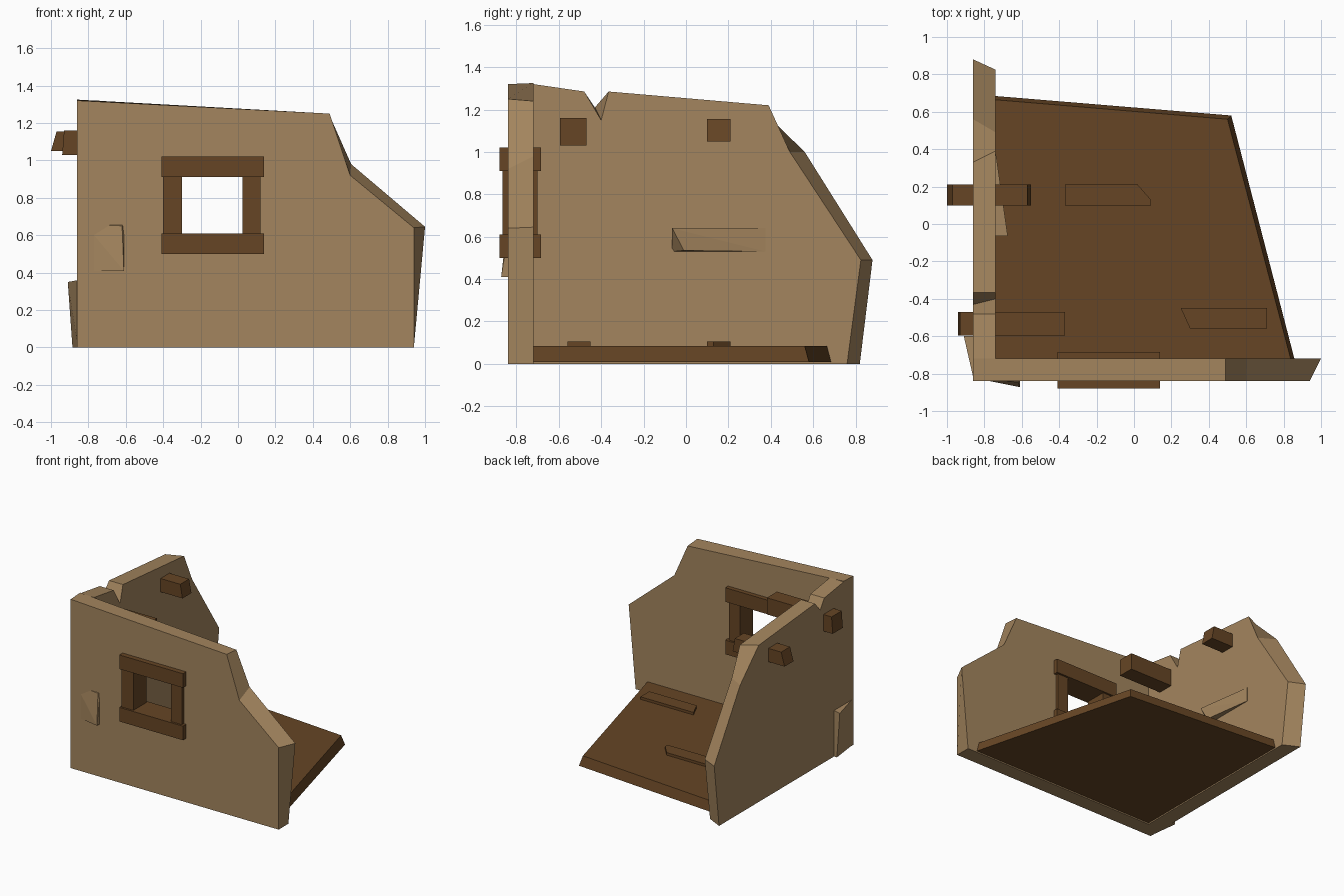
import bpy
import bmesh

default = bpy.data.objects.get("Cube")
if default:
    bpy.data.objects.remove(default, do_unlink=True)


def material(name, color):
    m = bpy.data.materials.new(name)
    m.use_nodes = True
    m.diffuse_color = color
    bsdf = next(n for n in m.node_tree.nodes if n.type == "BSDF_PRINCIPLED")
    bsdf.inputs["Base Color"].default_value = color
    bsdf.inputs["Roughness"].default_value = 0.9
    return m


TAN = material("tan plaster", (0.37, 0.235, 0.112, 1))
BROWN = material("brown wood", (0.133, 0.06, 0.018, 1))


def finish(name, bm, mat):
    bmesh.ops.recalc_face_normals(bm, faces=bm.faces[:])
    mesh = bpy.data.meshes.new(name)
    bm.to_mesh(mesh)
    bm.free()
    mesh.materials.append(mat)
    ob = bpy.data.objects.new(name, mesh)
    bpy.context.scene.collection.objects.link(ob)
    return ob


def loft(name, ring_a, ring_b, mat):
    """Solid between two matching outlines."""
    bm = bmesh.new()
    a = [bm.verts.new(p) for p in ring_a]
    b = [bm.verts.new(p) for p in ring_b]
    caps = [bm.faces.new(a), bm.faces.new(b[::-1])]
    n = len(a)
    for i in range(n):
        j = (i + 1) % n
        bm.faces.new((a[i], b[i], b[j], a[j]))
    bmesh.ops.recalc_face_normals(bm, faces=bm.faces[:])
    bmesh.ops.triangulate(bm, faces=caps)
    return finish(name, bm, mat)


def hull(name, points, mat):
    """Convex chunk around a few points."""
    bm = bmesh.new()
    for p in points:
        bm.verts.new(p)
    bmesh.ops.convex_hull(bm, input=bm.verts[:])
    return finish(name, bm, mat)


def beam(name, x, y, z, mat, cut_start=0.0, cut_end=0.0):
    """Box whose top edges can be pulled in at either end."""
    return hull(name, [(px, py, pz) for py in y for px, pz in (
        (x[0], z[0]), (x[1], z[0]),
        (x[1] - cut_end, z[1]), (x[0] + cut_start, z[1]))], mat)


# Front wall with its broken right-hand edge
outer = [(-0.86, 0), (0.94, 0), (0.94, 0.64), (0.60, 0.92), (0.49, 1.25), (-0.86, 1.32)]
inner = [(-0.86, 0), (0.94, 0), (1.0, 0.645), (0.605, 0.98), (0.49, 1.24), (-0.86, 1.325)]
front_wall = loft("front_wall", [(x, -0.84, z) for x, z in outer],
                  [(x, -0.72, z) for x, z in inner], TAN)

# Window opening
cutter = beam("window_cutter", (-0.35, 0.075), (-1, -0.5), (0.56, 0.96), TAN)
cutter.hide_render = True
mod = front_wall.modifiers.new("window", "BOOLEAN")
mod.operation = "DIFFERENCE"
mod.solver = "EXACT"
mod.object = cutter
bpy.context.view_layer.objects.active = front_wall
bpy.ops.object.modifier_apply(modifier=mod.name)
bpy.data.objects.remove(cutter, do_unlink=True)

# Side wall with a notch in the top and a broken back edge
outer = [(-0.72, 0), (-0.72, 1.32), (-0.48, 1.285), (-0.43, 1.21), (-0.365, 1.285),
         (0.33, 1.225), (0.56, 1.0), (0.88, 0.49), (0.82, 0)]
inner = [(-0.72, 0), (-0.72, 1.32), (-0.48, 1.285), (-0.40, 1.15), (-0.365, 1.285),
         (0.39, 1.22), (0.49, 1.0), (0.825, 0.49), (0.76, 0)]
loft("side_wall", [(-0.86, y, z) for y, z in outer],
     [(-0.74, y, z) for y, z in inner], TAN)

# Floor slab, slightly wider at the bottom
loft("floor",
     [(-0.75, -0.73, 0.01), (0.86, -0.73, 0.01), (0.52, 0.58, 0.01), (-0.75, 0.685, 0.01)],
     [(-0.75, -0.73, 0.085), (0.84, -0.73, 0.085), (0.50, 0.56, 0.085), (-0.75, 0.665, 0.085)],
     BROWN)

# Window frame
for name, z in (("window_lintel", (0.91, 1.02)), ("window_sill", (0.50, 0.61))):
    beam(name, (-0.41, 0.14), (-0.88, -0.685), z, BROWN)
for name, x in (("window_post_right", (-0.40, -0.30)), ("window_post_left", (0.025, 0.12))):
    beam(name, x, (-0.865, -0.70), (0.58, 0.94), BROWN)

# Ceiling beams through the side wall
beam("front_ceiling_beam", (-0.94, -0.37), (-0.595, -0.47), (1.03, 1.16), BROWN, 0.01)
beam("back_ceiling_beam", (-1.0, -0.55), (0.10, 0.21), (1.05, 1.155), BROWN, 0.03, 0.02)

# Raised floor planks with slanted ends
hull("front_floor_plank", [(x, y, z) for z in (0.07, 0.105) for x, y in (
    (0.25, -0.45), (0.30, -0.56), (0.71, -0.56), (0.71, -0.45))], BROWN)
hull("back_floor_plank", [(x, y, z) for z in (0.07, 0.105) for x, y in (
    (-0.37, 0.10), (0.09, 0.10), (0.09, 0.13), (0.02, 0.21), (-0.37, 0.21))], BROWN)

# Stones standing out of the walls
hull("inner_wall_stone", [(-0.75, y, z) for y in (-0.065, 0.375) for z in (0.53, 0.64)]
     + [(-0.675, -0.065, 0.64), (-0.69, -0.01, 0.535),
        (-0.738, 0.375, 0.64), (-0.738, 0.375, 0.53)], TAN)
hull("front_wall_stone", [(x, -0.83, z) for x in (-0.82, -0.61) for z in (0.41, 0.66)]
     + [(-0.61, -0.872, 0.41), (-0.62, -0.845, 0.65)], TAN)
hull("corner_stone", [(-0.855, y, z) for y in (-0.84, -0.60) for z in (0, 0.36)]
     + [(-0.885, -0.60, 0), (-0.91, -0.60, 0.35)], TAN)
